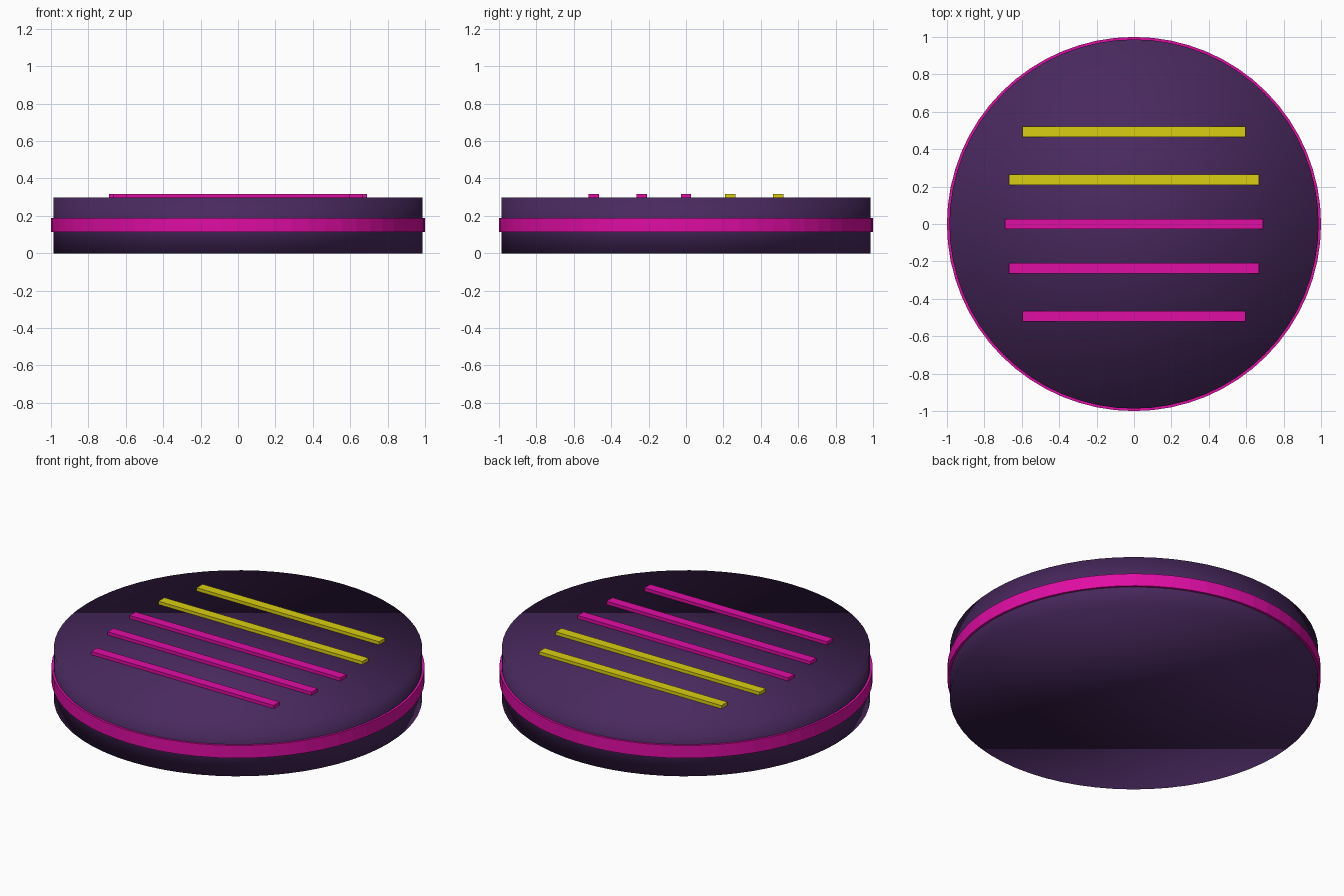
import bpy

if "Cube" in bpy.data.objects:
    bpy.data.objects.remove(bpy.data.objects["Cube"])


def material(name, rgb):
    m = bpy.data.materials.new(name)
    m.diffuse_color = (*rgb, 1)
    m.use_nodes = True
    m.node_tree.nodes["Principled BSDF"].inputs["Base Color"].default_value = m.diffuse_color
    return m


purple = material("dark_purple", (0.066, 0.022, 0.112))
pink = material("hot_pink", (0.74, 0.004, 0.37))
yellow = material("yellow", (0.70, 0.62, 0.006))


def disc(name, radius, z0, z1, mat, smooth):
    bpy.ops.mesh.primitive_cylinder_add(vertices=64, radius=radius, depth=z1 - z0,
                                        location=(0, 0, (z0 + z1) / 2))
    ob = bpy.context.object
    ob.name = name
    ob.data.materials.append(mat)
    if smooth:
        bpy.ops.object.shade_smooth()
    return ob


def bar(name, y, half_length, mat):
    z0, z1 = 0.29, 0.317
    bpy.ops.mesh.primitive_cube_add(size=1, location=(0, y, (z0 + z1) / 2))
    ob = bpy.context.object
    ob.name = name
    ob.scale = (2 * half_length, 0.056, z1 - z0)
    bpy.ops.object.transform_apply(location=False, rotation=False, scale=True)
    ob.data.materials.append(mat)


# Puck body (fully smooth, soft rim shading) and the faceted band around it
disc("body", 0.987, 0.0, 0.298, purple, True)
disc("band", 1.0, 0.113, 0.188, pink, False)

# Raised bars across the top
bars = [(-0.492, 0.597, pink), (-0.237, 0.667, pink), (0.0, 0.689, pink),
        (0.237, 0.667, yellow), (0.494, 0.597, yellow)]
for i, (y, half, mat) in enumerate(bars, 1):
    bar(f"top_bar_{i}", y, half, mat)
